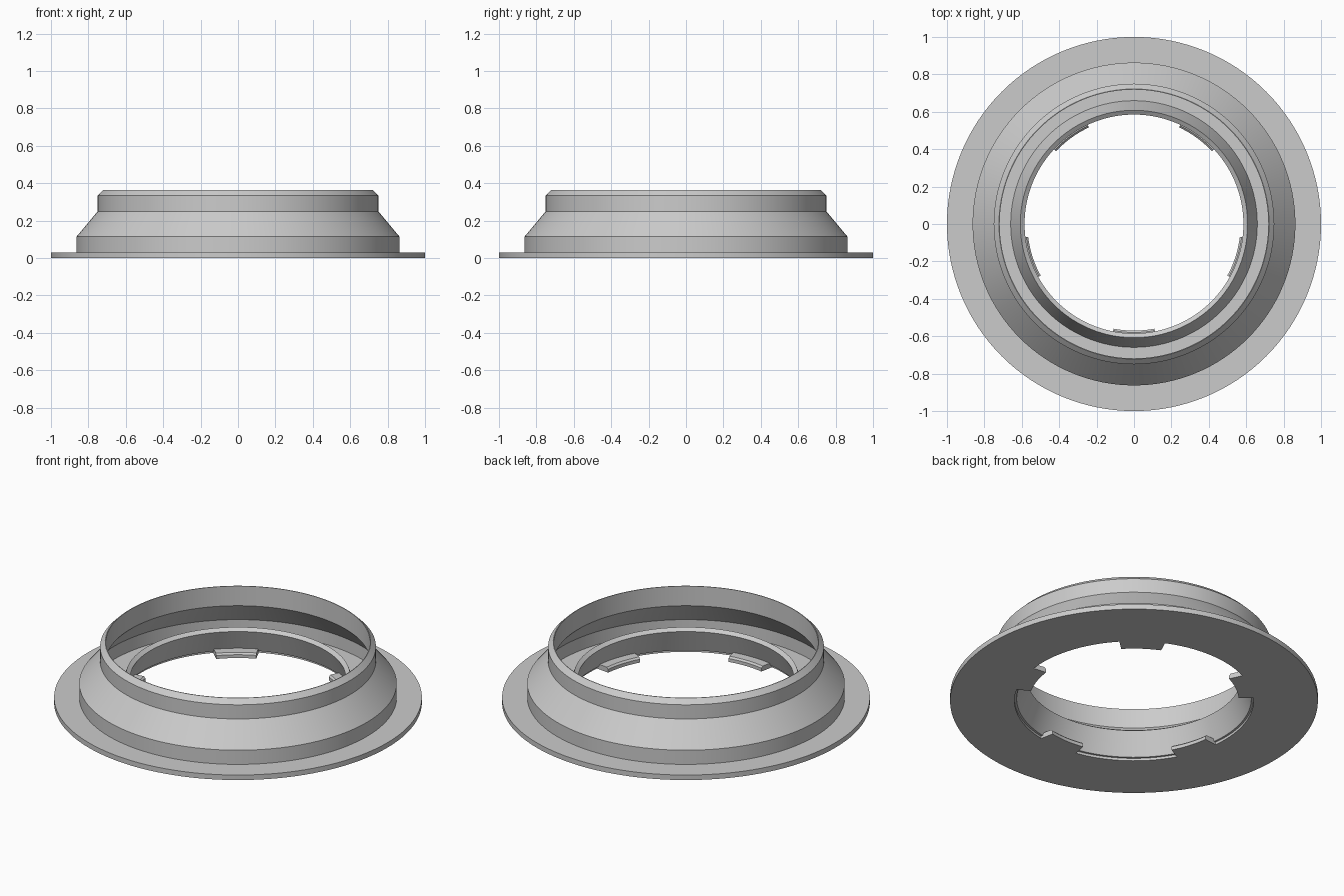
import bpy, bmesh, math

if "Cube" in bpy.data.objects:
    bpy.data.objects.remove(bpy.data.objects["Cube"])

grey = bpy.data.materials.new("light_grey")
grey.diffuse_color = (0.6, 0.6, 0.6, 1)
grey.use_nodes = True
grey.node_tree.nodes["Principled BSDF"].inputs["Base Color"].default_value = grey.diffuse_color


def sweep(name, profile, start=0.0, angle=math.tau, steps=128):
    """Revolve a closed (radius, height) profile around z, fully or over an arc."""
    full = angle >= math.tau - 1e-6
    bm = bmesh.new()
    rings = []
    for i in range(steps if full else steps + 1):
        a = start + angle * i / steps
        rings.append([bm.verts.new((r * math.cos(a), r * math.sin(a), z)) for r, z in profile])
    n = len(profile)
    for i in range(steps):
        p, q = rings[i], rings[(i + 1) % len(rings)]
        for j in range(n):
            k = (j + 1) % n
            bm.faces.new((p[j], q[j], q[k], p[k]))
    if not full:
        bm.faces.new(rings[0])
        bm.faces.new(rings[-1])
    bmesh.ops.recalc_face_normals(bm, faces=bm.faces)
    for f in bm.faces:
        f.smooth = True
    me = bpy.data.meshes.new(name)
    bm.to_mesh(me)
    bm.free()
    me.set_sharp_from_angle(angle=math.radians(20))
    me.materials.append(grey)
    ob = bpy.data.objects.new(name, me)
    bpy.context.collection.objects.link(ob)
    return ob


# Flat base flange with the central hole
sweep("base_flange", [(0.65, 0), (1, 0), (1, 0.03), (0.65, 0.03)])

# Thin outer collar: straight skirt, cone, upper neck and knife-edged rim
sweep("outer_collar", [
    (0.863, 0.015), (0.863, 0.115), (0.75, 0.25), (0.75, 0.335), (0.722, 0.363),
    (0.718, 0.363), (0.718, 0.245), (0.833, 0.108), (0.833, 0.015)])

# Thin tapered ring around the hole
sweep("inner_ring", [(0.638, 0.015), (0.665, 0.015), (0.608, 0.168), (0.585, 0.152)])

# Five locking tabs pointing into the hole
for i in range(5):
    mid = math.radians(-90 + 72 * i)
    half = math.radians(11)
    sweep(f"locking_tab_{i + 1}",
          [(0.57, 0), (0.65, 0), (0.65, 0.03), (0.58, 0.03), (0.57, 0.02)],
          mid - half, 2 * half, 10)
